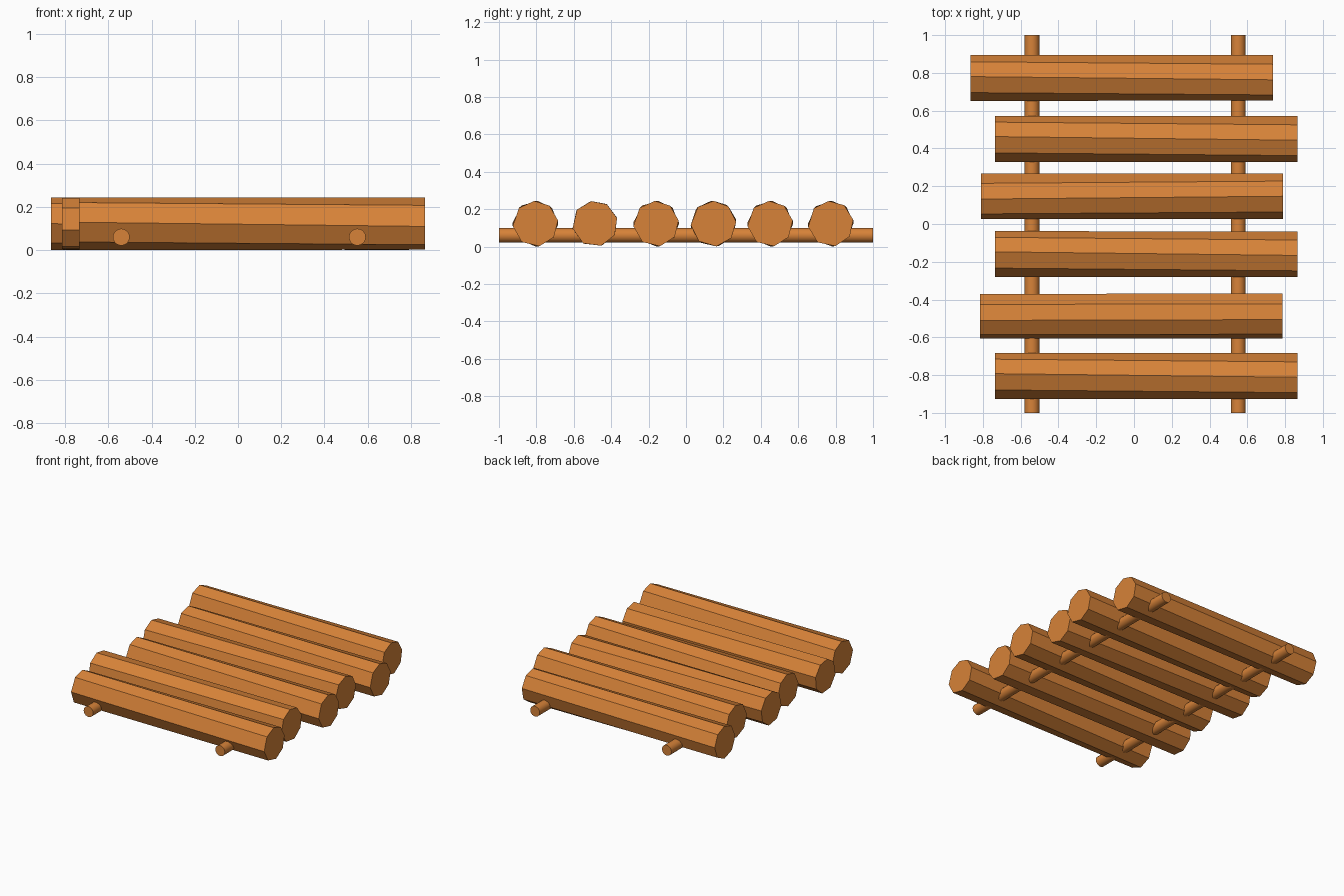
import bpy, bmesh
from math import sin, cos, radians, pi

cube = bpy.data.objects.get("Cube")
if cube:
    bpy.data.objects.remove(cube)

wood = bpy.data.materials.new("orange_wood")
wood.use_nodes = True
colour = (0.68, 0.225, 0.04, 1)
wood.diffuse_color = colour
wood.node_tree.nodes["Principled BSDF"].inputs["Base Color"].default_value = colour

RADIUS = 0.122
LENGTH = 1.6
# Corner angles of the roughly hewn eight-sided log
CORNERS = [8, 52, 93, 136, 186, 233, 280, 324]


def log(name, x, y, turn_left, turn_right):
    """Eight-sided log along x, with a slight twist from end to end."""
    bm = bmesh.new()
    rings = []
    for end, turn in ((-1, turn_left), (1, turn_right)):
        ring = []
        for corner in CORNERS:
            a = radians(corner + turn)
            ring.append(bm.verts.new((x + end * LENGTH / 2,
                                      y + RADIUS * cos(a),
                                      RADIUS + RADIUS * sin(a))))
        rings.append(ring)
        bm.faces.new(ring)
    n = len(CORNERS)
    for i in range(n):
        j = (i + 1) % n
        bm.faces.new((rings[0][i], rings[0][j], rings[1][j], rings[1][i]))
    bmesh.ops.recalc_face_normals(bm, faces=bm.faces)
    mesh = bpy.data.meshes.new(name)
    bm.to_mesh(mesh)
    bm.free()
    mesh.materials.append(wood)
    obj = bpy.data.objects.new(name, mesh)
    bpy.context.collection.objects.link(obj)


def rail(name, x):
    """Thin round pole under the logs, running front to back."""
    bpy.ops.mesh.primitive_cylinder_add(vertices=20, radius=0.039, depth=2,
                                        location=(x, 0, 0.06),
                                        rotation=(pi / 2, 0, 0))
    obj = bpy.context.object
    obj.name = name
    obj.data.materials.append(wood)
    bpy.ops.object.shade_smooth_by_angle(angle=radians(40))


# Logs from front to back: centre x, centre y, turn at each end
logs = [
    (0.065, -0.805, -9, 0),
    (-0.015, -0.487, 8, 6),
    (0.065, -0.16, -9, 0),
    (-0.01, 0.147, 4, -3),
    (0.065, 0.45, -9, 0),
    (-0.065, 0.774, -6, 2),
]
for i, spec in enumerate(logs):
    log(f"log_{i + 1}", *spec)

rail("right_rail", -0.54)
rail("left_rail", 0.552)
